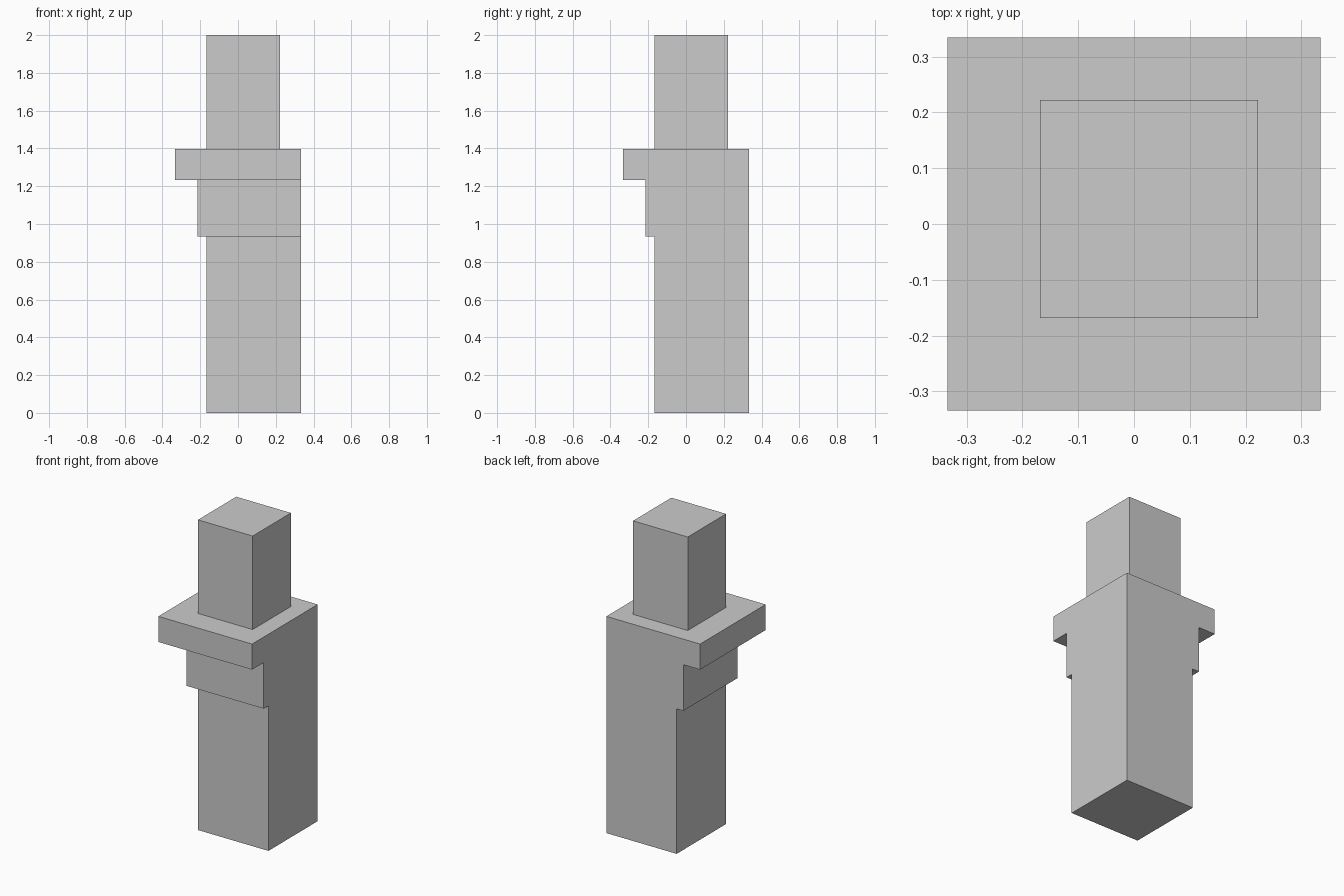
import bpy

if "Cube" in bpy.data.objects:
    bpy.data.objects.remove(bpy.data.objects["Cube"])

grey = bpy.data.materials.new("light_grey")
grey.diffuse_color = (0.6, 0.6, 0.6, 1)
grey.use_nodes = True
grey.node_tree.nodes["Principled BSDF"].inputs["Base Color"].default_value = grey.diffuse_color


def block(name, low, high, z0, z1):
    """Square block spanning low..high in both x and y, and z0..z1 in height."""
    mid, size = (low + high) / 2, high - low
    bpy.ops.mesh.primitive_cube_add(size=1, location=(mid, mid, (z0 + z1) / 2))
    obj = bpy.context.object
    obj.name = name
    obj.scale = (size, size, z1 - z0)
    bpy.ops.object.transform_apply(location=False, rotation=False, scale=True)
    obj.data.materials.append(grey)


# Stacked blocks; the lower three share flush right and back faces
FLUSH = 0.334
block("shaft", -0.167, FLUSH, 0.0, 0.935)
block("collar", -0.215, FLUSH, 0.935, 1.232)
block("cap_slab", -0.334, FLUSH, 1.232, 1.397)

# Narrower post standing on the slab
block("top_post", -0.168, 0.222, 1.397, 2.0)
